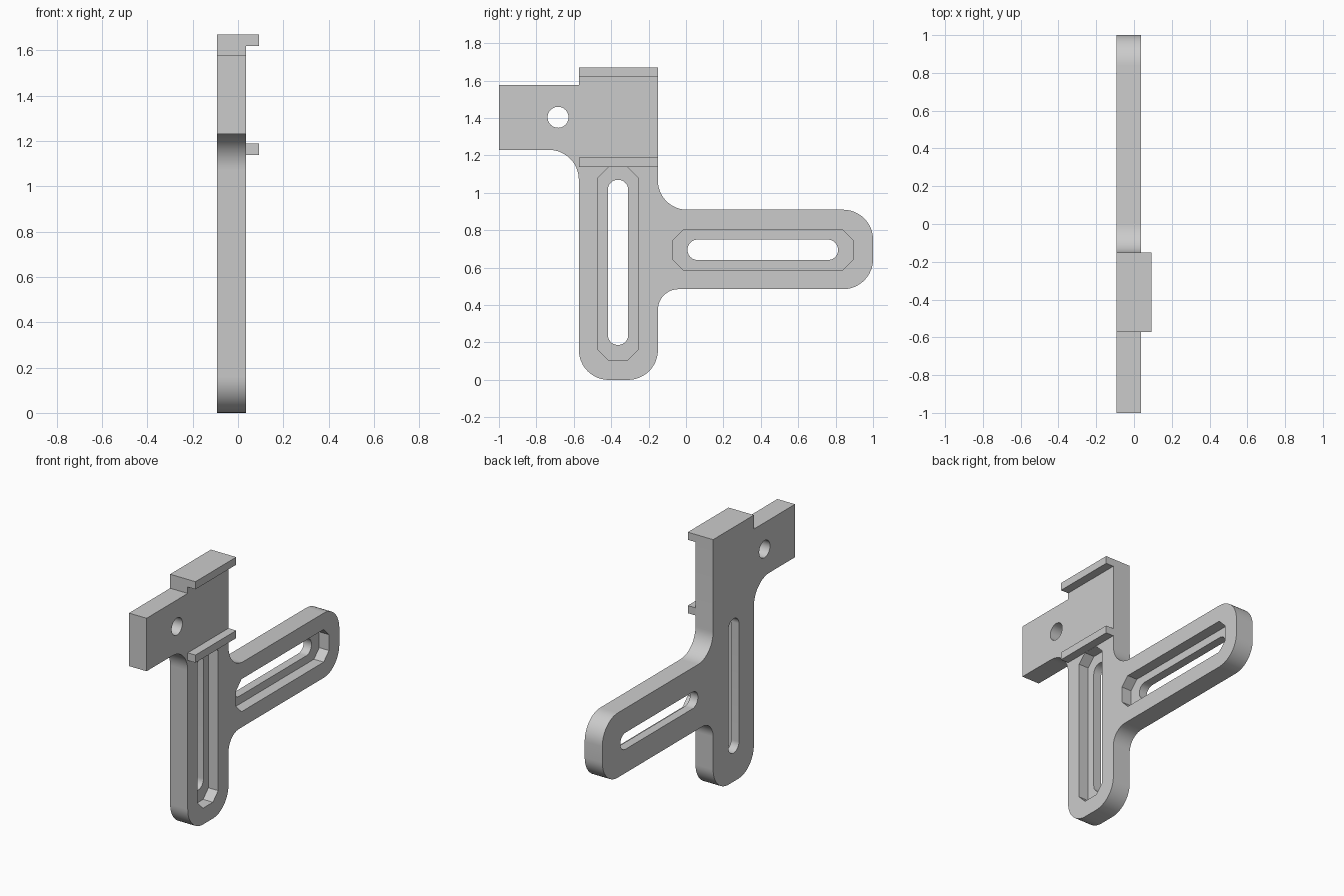
import bpy, bmesh, math
from mathutils import Vector

cube = bpy.data.objects.get("Cube")
if cube:
    bpy.data.objects.remove(cube, do_unlink=True)

BACK, FACE, LIP = -0.092, 0.036, 0.092   # plate back, plate face, rail tip (x)
RECESS = 0.071                           # depth of the slot recesses

grey = bpy.data.materials.new("Plain grey")
grey.use_nodes = True
grey.diffuse_color = (0.6, 0.6, 0.6, 1)
grey.node_tree.nodes["Principled BSDF"].inputs["Base Color"].default_value = grey.diffuse_color


def rounded(corners, steps=12):
    """Replace each (y, z, radius) corner with an arc; one step gives a chamfer."""
    pts = []
    for i, (y, z, r) in enumerate(corners):
        p = Vector((y, z))
        if r == 0:
            pts.append(p)
            continue
        a = (Vector(corners[i - 1][:2]) - p).normalized()
        b = (Vector(corners[(i + 1) % len(corners)][:2]) - p).normalized()
        centre = p + (a + b) * r
        for k in range(steps + 1):
            t = math.pi / 2 * k / steps
            pts.append(centre - b * r * math.cos(t) - a * r * math.sin(t))
    return pts


def box_outline(y0, y1, z0, z1, r=0):
    return [(y0, z0, r), (y1, z0, r), (y1, z1, r), (y0, z1, r)]


def extrude(name, pts, x0, x1):
    """Extrude a side profile along x."""
    bm = bmesh.new()
    face = bm.faces.new([bm.verts.new((x0, p[0], p[1])) for p in pts])
    out = bmesh.ops.extrude_face_region(bm, geom=[face])
    bmesh.ops.translate(bm, vec=(x1 - x0, 0, 0),
                        verts=[v for v in out["geom"] if isinstance(v, bmesh.types.BMVert)])
    bmesh.ops.recalc_face_normals(bm, faces=bm.faces)
    mesh = bpy.data.meshes.new(name)
    bm.to_mesh(mesh)
    bm.free()
    mesh.materials.append(grey)
    obj = bpy.data.objects.new(name, mesh)
    bpy.context.collection.objects.link(obj)
    return obj


def activate(obj):
    bpy.ops.object.select_all(action='DESELECT')
    obj.select_set(True)
    bpy.context.view_layer.objects.active = obj


def cut(target, cutter):
    cutter.hide_render = True
    mod = target.modifiers.new("Cut", 'BOOLEAN')
    mod.operation, mod.solver, mod.object = 'DIFFERENCE', 'EXACT', cutter
    activate(target)
    bpy.ops.object.modifier_apply(modifier=mod.name)
    bpy.data.objects.remove(cutter, do_unlink=True)


# Bracket plate: head with side arm, vertical leg and horizontal leg
plate = extrude("bracket_plate", rounded([
    (-1, 1.23, 0), (-0.573, 1.23, 0.16), (-0.573, 0, 0.16), (-0.15, 0, 0.16),
    (-0.15, 0.485, 0.11), (1, 0.485, 0.16), (1, 0.91, 0.16), (-0.15, 0.91, 0.155),
    (-0.15, 1.67, 0), (-0.573, 1.67, 0), (-0.573, 1.578, 0), (-1, 1.578, 0)]), BACK, FACE)

# Chamfered recesses in the face, then round-ended slots right through
for y0, y1, z0, z1 in [(-0.47, -0.257, 0.107, 1.137), (-0.07, 0.893, 0.588, 0.802)]:
    cut(plate, extrude("recess_cutter", rounded(box_outline(y0, y1, z0, z1, 0.055), 1),
                       FACE - RECESS, FACE + 0.1))
for y0, y1, z0, z1 in [(-0.418, -0.309, 0.187, 1.07), (0.008, 0.813, 0.641, 0.75)]:
    cut(plate, extrude("slot_cutter", rounded(box_outline(y0, y1, z0, z1, 0.054)),
                       BACK - 0.1, FACE + 0.1))

# Round hole in the side arm
hole = [(-0.684 + 0.056 * math.cos(math.tau * i / 40), 1.404 + 0.056 * math.sin(math.tau * i / 40))
        for i in range(40)]
cut(plate, extrude("hole_cutter", hole, BACK - 0.1, FACE + 0.1))

activate(plate)
bpy.ops.object.shade_smooth_by_angle(angle=math.radians(30))

# Rails above and below the head
for name, z in [("upper_rail", 1.62), ("lower_rail", 1.138)]:
    extrude(name, rounded(box_outline(-0.573, -0.15, z, z + 0.05)), FACE, LIP)
